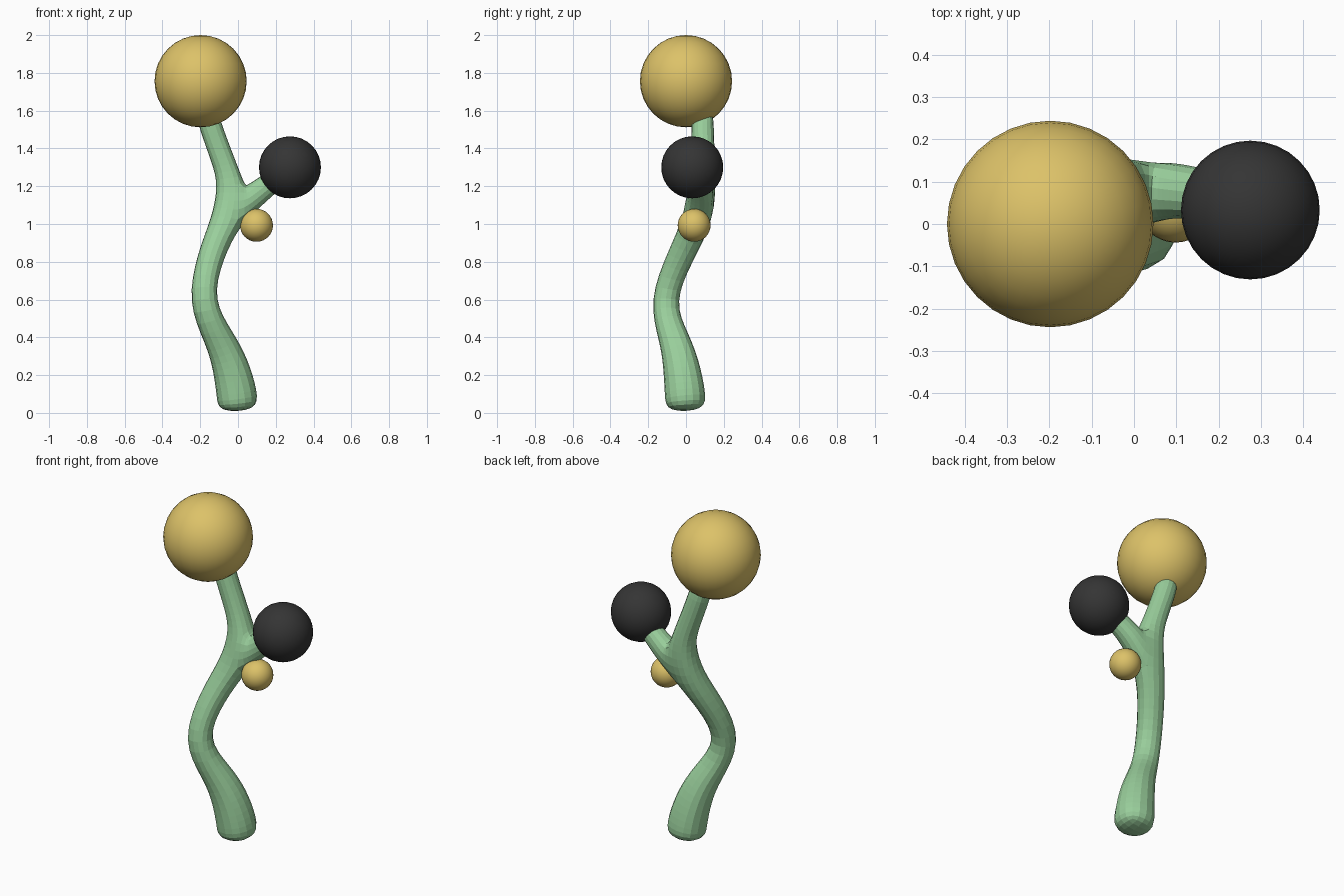
import bpy, bmesh
from mathutils import Vector

if "Cube" in bpy.data.objects:
    bpy.data.objects.remove(bpy.data.objects["Cube"])


def material(name, rgb):
    m = bpy.data.materials.new(name)
    m.diffuse_color = (*rgb, 1)
    m.use_nodes = True
    m.node_tree.nodes["Principled BSDF"].inputs["Base Color"].default_value = m.diffuse_color
    return m


green = material("stem_green", (0.32, 0.62, 0.33))
gold = material("gold", (0.72, 0.54, 0.14))
black = material("black", (0.035, 0.035, 0.035))


def make_rings(bm, path, side):
    """Square rings along a path of (x, y, z, radius)."""
    pts = [Vector(p[:3]) for p in path]
    rings = []
    for i, p in enumerate(pts):
        t = (pts[min(i + 1, len(pts) - 1)] - pts[max(i - 1, 0)]).normalized()
        v = t.cross(side).normalized()
        u = v.cross(t).normalized()
        r = path[i][3] / 0.93          # allow for subdivision shrinkage
        rings.append([bm.verts.new(p + r * (a * u + b * v))
                      for a, b in ((1, -1), (1, 1), (-1, 1), (-1, -1))])
    return rings


def bridge(bm, a, b, skip=()):
    for i in range(4):
        if i not in skip:
            j = (i + 1) % 4
            bm.faces.new((a[i], a[j], b[j], b[i]))


# Forked stem: square cage, side branch grown from one face, then subdivided
bm = bmesh.new()
trunk = make_rings(bm, [
    (0.0, 0.0, 0.003, 0.107), (-0.004, -0.004, 0.10, 0.110),
    (-0.04, -0.025, 0.26, 0.097), (-0.095, -0.06, 0.39, 0.081),
    (-0.205, -0.135, 0.59, 0.068), (-0.145, -0.025, 0.84, 0.071),
    (-0.065, 0.06, 1.01, 0.078), (-0.035, 0.09, 1.21, 0.070),
    (-0.08, 0.092, 1.34, 0.061), (-0.14, 0.088, 1.50, 0.060),
    (-0.175, 0.085, 1.62, 0.060)], Vector((1, 0, 0)))
for k in range(len(trunk) - 1):
    bridge(bm, trunk[k], trunk[k + 1], (0,) if k == 6 else ())
bm.faces.new(trunk[0])
bm.faces.new(trunk[-1])

branch = make_rings(bm, [
    (0.085, 0.08, 1.15, 0.068), (0.15, 0.073, 1.20, 0.060),
    (0.24, 0.06, 1.27, 0.058)], Vector((0, 0, 1)))
lo, hi = trunk[6], trunk[7]
# match the opening to the branch ring, corner by corner
opening = [lo[0], lo[1], hi[1], hi[0]]
start = min(range(8), key=lambda s: sum(
    (opening[i].co - branch[0][(s + (i if s < 4 else -i)) % 4].co).length
    for i in range(4)))
order = [(start + (i if start < 4 else -i)) % 4 for i in range(4)]
branch = [[ring[i] for i in order] for ring in branch]
bridge(bm, opening, branch[0])
bridge(bm, branch[0], branch[1])
bridge(bm, branch[1], branch[2])
bm.faces.new(branch[-1])
bmesh.ops.recalc_face_normals(bm, faces=bm.faces[:])
mesh = bpy.data.meshes.new("stem")
bm.to_mesh(mesh)
bm.free()
stem = bpy.data.objects.new("stem", mesh)
bpy.context.collection.objects.link(stem)
mesh.materials.append(green)
sub = stem.modifiers.new("Subdivision", 'SUBSURF')
sub.levels = sub.render_levels = 2

# Balls on the tips and on the side of the stem
for name, loc, r, mat in (
        ("top_ball", (-0.198, 0.0, 1.756), 0.244, gold),
        ("branch_ball", (0.275, 0.033, 1.30), 0.164, black),
        ("small_ball", (0.098, 0.043, 0.993), 0.087, gold)):
    bpy.ops.mesh.primitive_uv_sphere_add(segments=32, ring_count=16,
                                         radius=r, location=loc)
    ball = bpy.context.object
    ball.name = name
    ball.data.materials.append(mat)
    bpy.ops.object.shade_smooth()
